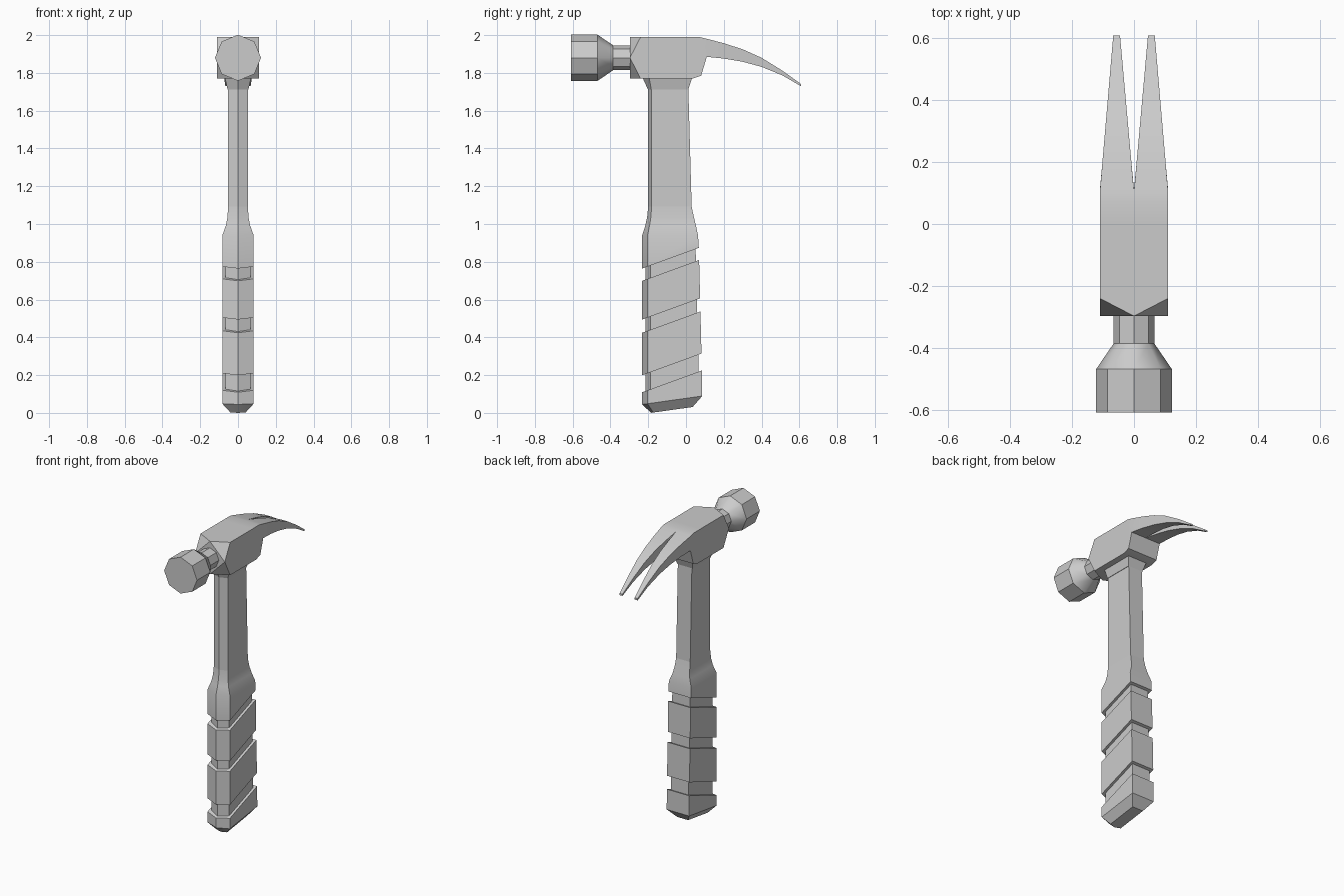
import bpy, bmesh, math

if "Cube" in bpy.data.objects:
    bpy.data.objects.remove(bpy.data.objects["Cube"])


def finish(name, bm, smooth=None):
    bmesh.ops.recalc_face_normals(bm, faces=bm.faces)
    me = bpy.data.meshes.new(name)
    bm.to_mesh(me)
    bm.free()
    ob = bpy.data.objects.new(name, me)
    bpy.context.collection.objects.link(ob)
    if smooth:
        bpy.ops.object.select_all(action='DESELECT')
        ob.select_set(True)
        bpy.context.view_layer.objects.active = ob
        bpy.ops.object.shade_smooth_by_angle(angle=math.radians(smooth))
    return ob


def bridge(bm, rings, skip=lambda i, k: False):
    """Skin a list of point rings; returns vertex rings and faces per segment."""
    vr = [[bm.verts.new(p) for p in r] for r in rings]
    segs = []
    for i, (a, b) in enumerate(zip(vr, vr[1:])):
        n = len(a)
        segs.append([bm.faces.new((a[k], a[(k + 1) % n], b[(k + 1) % n], b[k]))
                     for k in range(n) if not skip(i, k)])
    return vr, segs


def section(hx, yf, depth, yb, z, slope=0.0):
    """Five-sided handle section: blunt point at the front, flat back."""
    pts = [(0, yf), (hx, yf + depth), (hx, yb), (-hx, yb), (-hx, yf + depth)]
    return [(x, y, z + slope * (y + 0.23)) for x, y in pts]


def handle_part(name, rings):
    bm = bmesh.new()
    vr, _ = bridge(bm, rings)
    bm.faces.new(vr[0])
    bm.faces.new(vr[-1])
    return finish(name, bm, 30)


# Shaft and the collar below the head
handle_part("shaft", [section(0.052, -0.2, 0.018, 0.03, 1.09),
                      section(0.052, -0.2, 0.018, 0.01, 1.80)])
handle_part("collar", [section(0.055, -0.202, 0.018, 0.012, 1.713),
                       section(0.07, -0.23, 0.035, 0.033, 1.775)])

# Grip: bottom cap, diagonal grooves, then flare into the shaft
def grip_ring(z, slope, inset=0.0):
    yb = 0.087 - 0.025 * z
    return section(0.083 - inset, -0.232 + inset, 0.028, yb - inset, z, slope)

grip = [section(0.04, -0.185, 0.012, 0.035, -0.006, 0.14),
        grip_ring(0.045, 0.14)]
for low, high in ((0.11, 0.20), (0.425, 0.495), (0.70, 0.765)):
    for z, inset in ((low, 0), (low, 0.017), (high, 0.017), (high, 0)):
        grip.append(grip_ring(z, 0.365, inset))
grip += [grip_ring(0.94, 0),
         section(0.065, -0.216, 0.023, 0.053, 0.99),
         section(0.056, -0.206, 0.02, 0.042, 1.035),
         section(0.052, -0.2, 0.018, 0.03, 1.092)]
handle_part("grip", grip)

# Striking face, cone and neck: eight-sided, only the cone is smooth
bm = bmesh.new()
rings = [[(r * math.sin(k * math.pi / 4), y, 1.88 + r * math.cos(k * math.pi / 4))
          for k in range(8)]
         for y, r in ((-0.608, 0.122), (-0.468, 0.122), (-0.386, 0.066), (-0.28, 0.066))]
vr, segs = bridge(bm, rings)
bm.faces.new(vr[0])
bm.faces.new(vr[-1])
for f in segs[1]:
    f.smooth = True
finish("striking_face", bm)

# Head body and claw: half built as a skin along y, then mirrored
stations = [  # y top, z top, y bottom, z bottom
    (0.0, 1.99, 0.035, 1.77), (0.07, 1.99, 0.08, 1.785), (0.105, 1.982, 0.11, 1.885),
    (0.2, 1.957, 0.2, 1.876), (0.3, 1.925, 0.3, 1.859), (0.4, 1.88, 0.4, 1.832),
    (0.51, 1.812, 0.51, 1.787), (0.608, 1.742, 0.608, 1.73)]
rings = [[(0, -0.297, 1.99), (0.11, -0.24, 1.99), (0.11, -0.297, 1.88),
          (0.11, -0.24, 1.77), (0, -0.297, 1.77)]]
for yt, zt, yb, zb in stations:
    t = max(0, (yt - 0.105) / 0.503)
    xi, xo = 0.045 * t, 0.11 - 0.043 * t
    rings.append([(xi, yt, zt), (xo, yt, zt), (xo, (yt + yb) / 2, (zt + zb) / 2),
                  (xo, yb, zb), (xi, yb, zb)])
bm = bmesh.new()
vr, _ = bridge(bm, rings, skip=lambda i, k: k == 4 and i < 3)
f = vr[0]
for tri in ((0, 2, 4), (0, 1, 2), (2, 3, 4)):
    bm.faces.new([f[i] for i in tri])
bm.faces.new(vr[-1])
head = finish("head_and_claw", bm, 30)
mirror = head.modifiers.new("mirror", 'MIRROR')
mirror.use_clip = True
